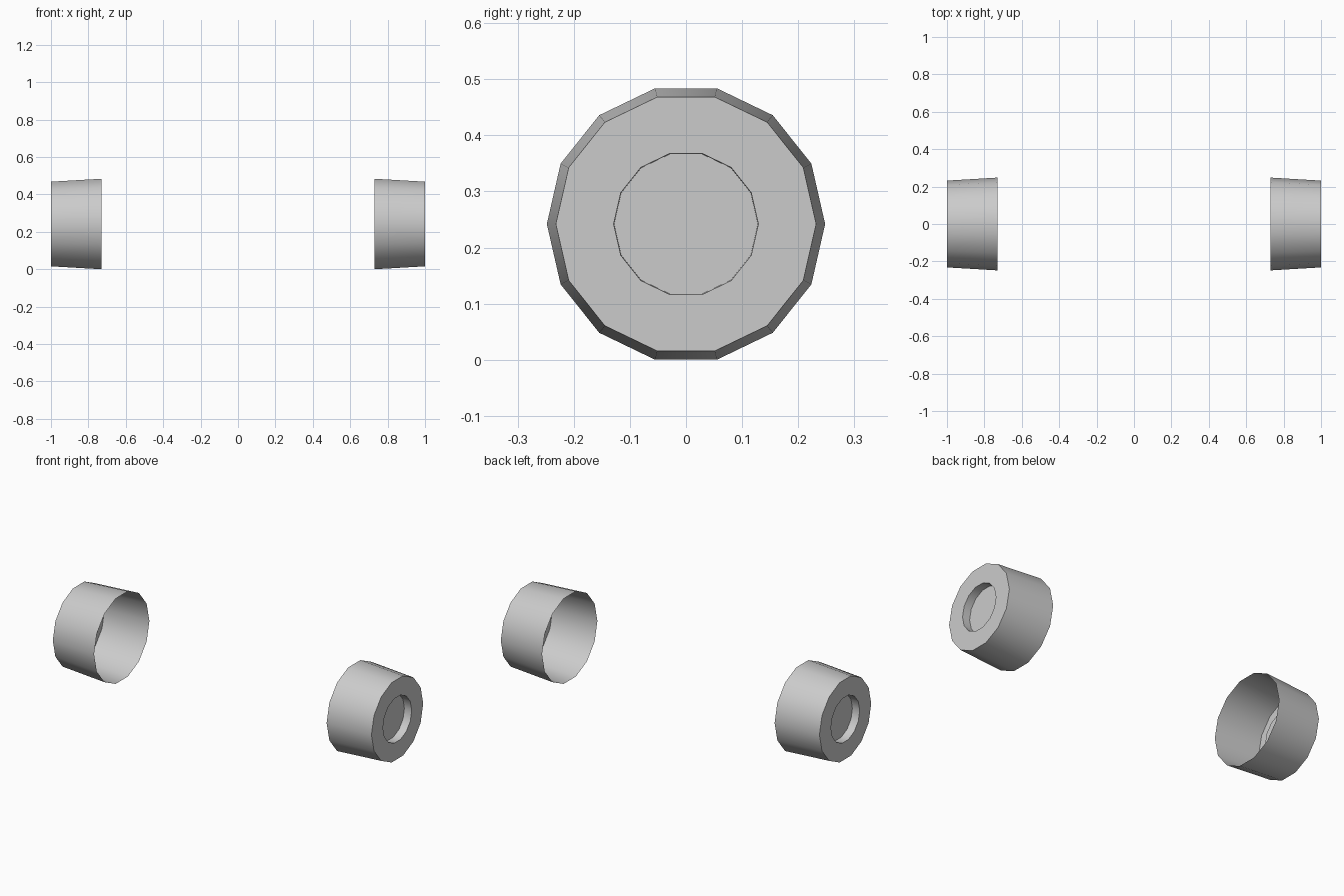
import bpy, bmesh, math

if "Cube" in bpy.data.objects:
    bpy.data.objects.remove(bpy.data.objects["Cube"])

SIDES = 14
CENTRE_Z = 0.242
# (x, radius) from the open inner rim to the recessed hub floor
PROFILE = [(0.73, 0.248), (1.0, 0.232), (1.0, 0.129), (0.955, 0.128)]


def make_wheel(name, side):
    bm = bmesh.new()
    rings = []
    for x, r in PROFILE:
        rings.append([bm.verts.new((side * x,
                                    r * math.cos(2 * math.pi * i / SIDES),
                                    CENTRE_Z + r * math.sin(2 * math.pi * i / SIDES)))
                      for i in range(SIDES)])
    # tread, side face and recess wall
    faces = []
    for a, b in zip(rings, rings[1:]):
        for i in range(SIDES):
            j = (i + 1) % SIDES
            faces.append(bm.faces.new((a[i], b[i], b[j], a[j])))
    # hub floor
    faces.append(bm.faces.new(rings[-1]))
    bmesh.ops.recalc_face_normals(bm, faces=faces)
    # the hub floor faces away from the model's centre
    bm.normal_update()
    if faces[-1].normal.x * side < 0:
        bmesh.ops.reverse_faces(bm, faces=faces)
    mesh = bpy.data.meshes.new(name)
    bm.to_mesh(mesh)
    bm.free()
    obj = bpy.data.objects.new(name, mesh)
    bpy.context.collection.objects.link(obj)
    bpy.ops.object.select_all(action='DESELECT')
    obj.select_set(True)
    bpy.context.view_layer.objects.active = obj
    bpy.ops.object.shade_smooth_by_angle(angle=math.radians(30))


# mirrored pair of wheels
make_wheel("right_wheel", 1)
make_wheel("left_wheel", -1)
